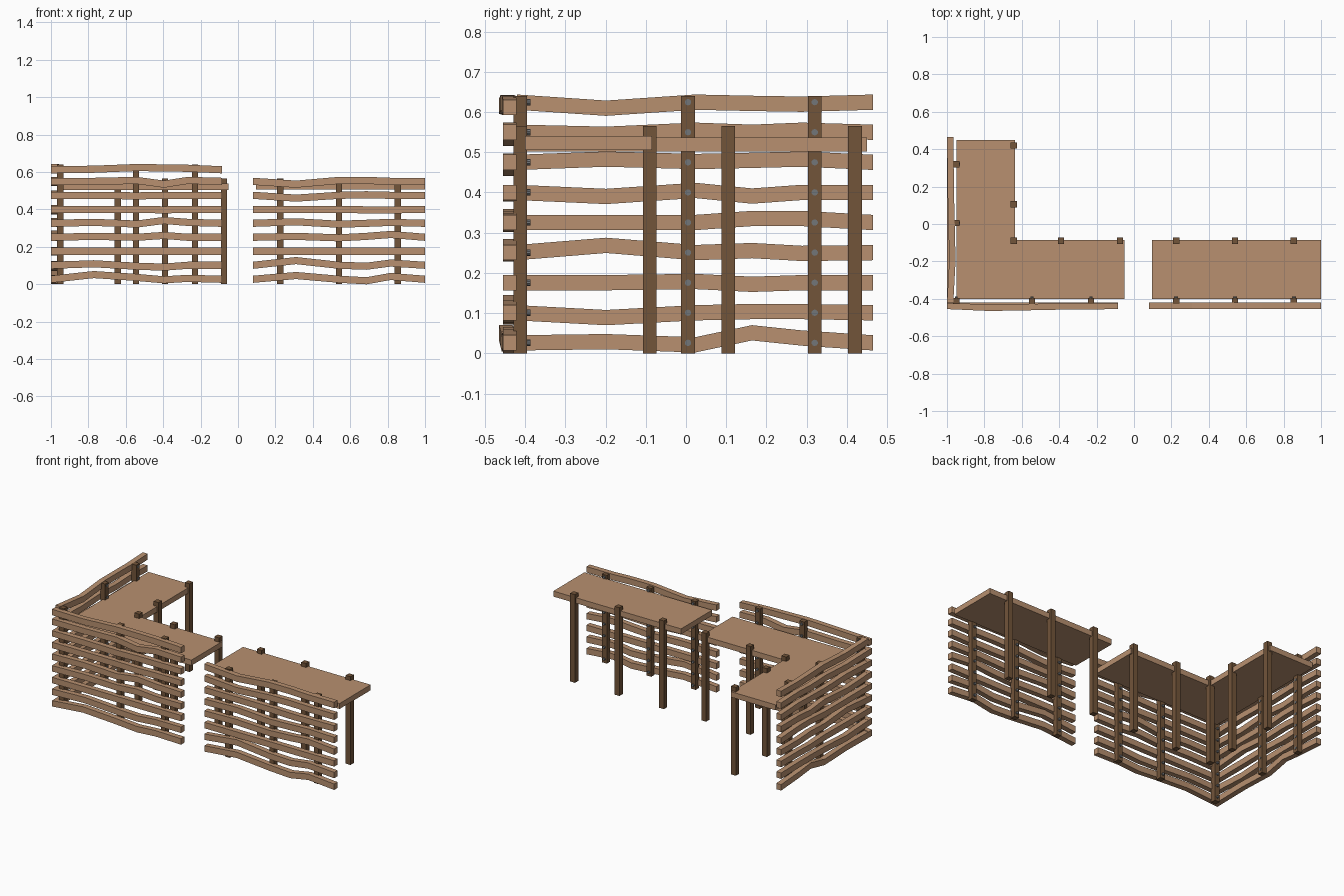
import bpy, bmesh, math
from mathutils import Vector, Matrix

if "Cube" in bpy.data.objects:
    bpy.data.objects.remove(bpy.data.objects["Cube"])


def material(name, rgb):
    m = bpy.data.materials.new(name)
    m.diffuse_color = (*rgb, 1)
    m.use_nodes = True
    m.node_tree.nodes["Principled BSDF"].inputs["Base Color"].default_value = m.diffuse_color
    return m


LIGHT = material("light_wood", (0.48, 0.28, 0.16))
DARK = material("dark_wood", (0.17, 0.09, 0.042))
STEEL = material("nail_steel", (0.17, 0.18, 0.19))


def finish(name, bm, mat):
    bmesh.ops.recalc_face_normals(bm, faces=bm.faces)
    me = bpy.data.meshes.new(name)
    bm.to_mesh(me)
    bm.free()
    me.materials.append(mat)
    ob = bpy.data.objects.new(name, me)
    bpy.context.collection.objects.link(ob)
    return ob


def post(name, x, y, h, w=0.034):
    bm = bmesh.new()
    bmesh.ops.create_cube(bm, size=1, matrix=Matrix.Translation((x, y, h / 2)) @ Matrix.Diagonal((w, w, h, 1)))
    finish(name, bm, DARK)


def slab(name, outline, z0, z1):
    bm = bmesh.new()
    f = bm.faces.new([bm.verts.new((x, y, z0)) for x, y in outline])
    r = bmesh.ops.extrude_face_region(bm, geom=[f])
    up = [v for v in r["geom"] if isinstance(v, bmesh.types.BMVert)]
    bmesh.ops.translate(bm, verts=up, vec=(0, 0, z1 - z0))
    if f.is_valid is False or not any(abs(q.calc_center_median().z - z0) < 1e-5 for q in bm.faces):
        bm.faces.new([v for v in bm.verts if v not in up])
    finish(name, bm, LIGHT)


def plank(name, start, end, z, bends, out, bow=0):
    """Bent board: a rectangular section swept along six stations."""
    bm = bmesh.new()
    a, b, o = Vector(start), Vector(end), Vector(out)
    prev = None
    swell = (0, 1, 0.6, 0.3, 0.2, 0)
    for t, dz, s in zip((0, 0.25, 0.5, 0.66, 0.8, 1), (0, *bends, 0), swell):
        c = a.lerp(b, t) + o * bow * s
        c.z = z + dz / 1000
        up = Vector((0, 0, 0.019))
        ring = [bm.verts.new(c + o * 0.017 * i + up * j) for i, j in ((-1, -1), (1, -1), (1, 1), (-1, 1))]
        if prev:
            for k in range(4):
                n = (k + 1) % 4
                bm.faces.new((prev[k], prev[n], ring[n], ring[k]))
        else:
            bm.faces.new(ring)
        prev = ring
    bm.faces.new(prev)
    finish(name, bm, LIGHT)


def nails(name, places):
    """Round nail heads on the inner faces of the posts."""
    bm = bmesh.new()
    for pos, axis in places:
        rot = Vector(axis).to_track_quat('Z', 'Y').to_matrix().to_4x4()
        bmesh.ops.create_cone(bm, cap_ends=True, segments=10, radius1=0.008, radius2=0.008, depth=0.014,
                              matrix=Matrix.Translation(pos) @ rot)
    finish(name, bm, STEEL)


def level(i):
    return 0.026 + 0.0748 * i


# Counter tops: straight one and L-shaped one
slab("right_counter_top", [(0.095, -0.40), (1.0, -0.40), (1.0, -0.085), (0.095, -0.085)], 0.505, 0.54)
slab("corner_counter_top", [(-0.95, -0.40), (-0.05, -0.40), (-0.05, -0.085), (-0.635, -0.085),
                            (-0.635, 0.45), (-0.95, 0.45)], 0.502, 0.537)

# Posts
left_front = (-0.95, -0.545, -0.23)
right_front = (0.225, 0.54, 0.855)
side_y = (-0.412, 0.005, 0.32)
for x in left_front:
    post("left_front_post", x, -0.412, 0.64)
for y in side_y[1:]:
    post("left_side_post", -0.95, y, 0.64)
for x in right_front:
    post("right_front_post", x, -0.412, 0.565)
    post("right_back_post", x, -0.09, 0.565)
for x, y in ((-0.642, 0.42), (-0.642, 0.105), (-0.642, -0.09), (-0.39, -0.09), (-0.075, -0.09)):
    post("corner_inner_post", x, y, 0.565)

# Height offsets (thousandths) at the bends of each board, bottom to top
FRONT_LEFT = [(25, 10, -3, 5), (8, -5, -10, 0), (0, 0, 0, 0), (5, 0, 10, 0), (5, -4, 15, 5),
              (0, 0, -3, 0), (0, -3, 0, 0), (0, 5, -15, 5), (3, 12, 10, 8)]
FRONT_RIGHT = [(20, 0, -8, 15), (25, 0, -5, 12), (0, 0, 0, 0), (5, -3, 5, 15), (8, -5, 0, 5),
               (0, 0, -3, -3), (-15, 0, 3, 0), (-15, 5, 5, 0)]
SIDE = [(3, -5, 25, 12), (-12, 0, 3, 3), (0, 3, -4, 0), (18, 0, 5, -2), (0, 0, 10, 10),
        (-10, 5, -9, 0), (8, 2, 5, 8), (-5, 5, 0, 5), (-15, 0, -3, -5)]

# Boards
for i, b in enumerate(FRONT_LEFT):
    z = level(i) - (0.013 if i == 8 else 0)
    plank("left_front_board", (-1.0, -0.438, 0), (-0.085, -0.438, 0), z, b, (0, -1, 0),
          0.010 if i in (0, 8) else 0)
for i, b in enumerate(FRONT_RIGHT):
    plank("right_front_board", (0.08, -0.438, 0), (1.0, -0.438, 0), level(i), b, (0, -1, 0))
for i, b in enumerate(SIDE):
    plank("left_side_board", (-0.983, -0.42, 0), (-0.983, 0.465, 0), level(i), b, (-1, 0, 0),
          -0.012 if i == 8 else 0)

# Nails
nails("front_nails", [((x, -0.394, level(i)), (0, 1, 0)) for xs, n in ((left_front, 9), (right_front, 8))
                      for x in xs for i in range(n)])
nails("side_nails", [((-0.937, y, level(i)), (1, 0, 0)) for y in side_y[1:] for i in range(9)])
